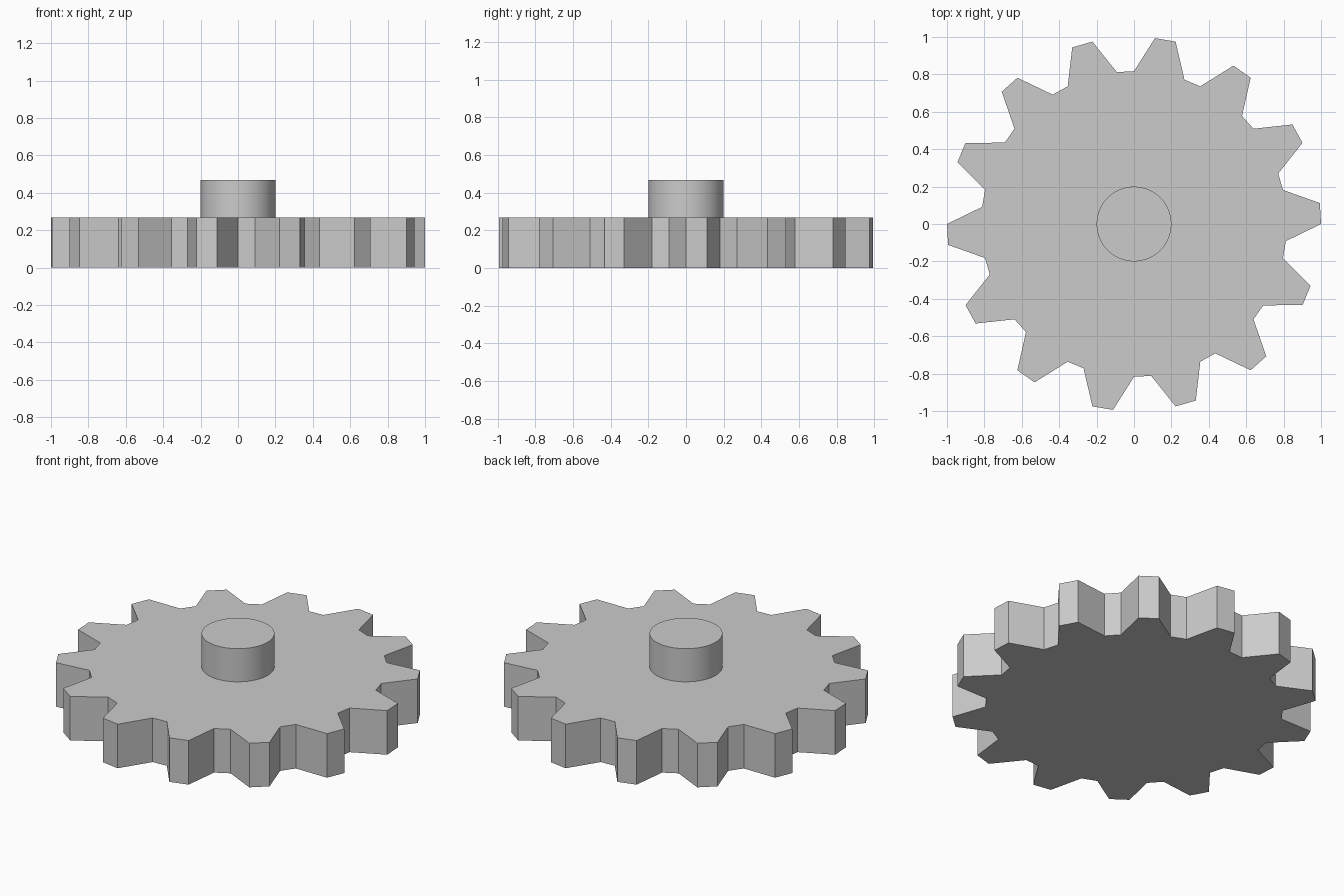
import bpy, bmesh, math

if "Cube" in bpy.data.objects:
    bpy.data.objects.remove(bpy.data.objects["Cube"])

TEETH, TIP, ROOT = 14, 1.0, 0.817
GEAR_TOP, HUB_TOP, HUB_R = 0.267, 0.468, 0.2

grey = bpy.data.materials.new("light grey")
grey.diffuse_color = (0.6, 0.6, 0.6, 1)
grey.use_nodes = True
grey.node_tree.nodes["Principled BSDF"].inputs["Base Color"].default_value = grey.diffuse_color


def extrude_outline(name, points, z0, z1):
    """Closed prism from a flat outline."""
    bm = bmesh.new()
    face = bm.faces.new([bm.verts.new((x, y, z0)) for x, y in points])
    top = bmesh.ops.extrude_face_region(bm, geom=[face])["geom"]
    verts = [v for v in top if isinstance(v, bmesh.types.BMVert)]
    bmesh.ops.translate(bm, verts=verts, vec=(0, 0, z1 - z0))
    bmesh.ops.recalc_face_normals(bm, faces=bm.faces)
    mesh = bpy.data.meshes.new(name)
    bm.to_mesh(mesh)
    bm.free()
    mesh.materials.append(grey)
    obj = bpy.data.objects.new(name, mesh)
    bpy.context.collection.objects.link(obj)
    return obj


def ring(radii):
    """Evenly spaced points, one per radius."""
    step = 2 * math.pi / len(radii)
    return [(r * math.cos(i * step), r * math.sin(i * step))
            for i, r in enumerate(radii)]


# toothed wheel: two tip points then two root points per tooth
extrude_outline("gear_wheel", ring([TIP, TIP, ROOT, ROOT] * TEETH), 0, GEAR_TOP)

# round hub standing on the wheel
hub = extrude_outline("hub", ring([HUB_R] * 64), GEAR_TOP, HUB_TOP)
bpy.context.view_layer.objects.active = hub
hub.select_set(True)
bpy.ops.object.shade_smooth_by_angle(angle=math.radians(30))
